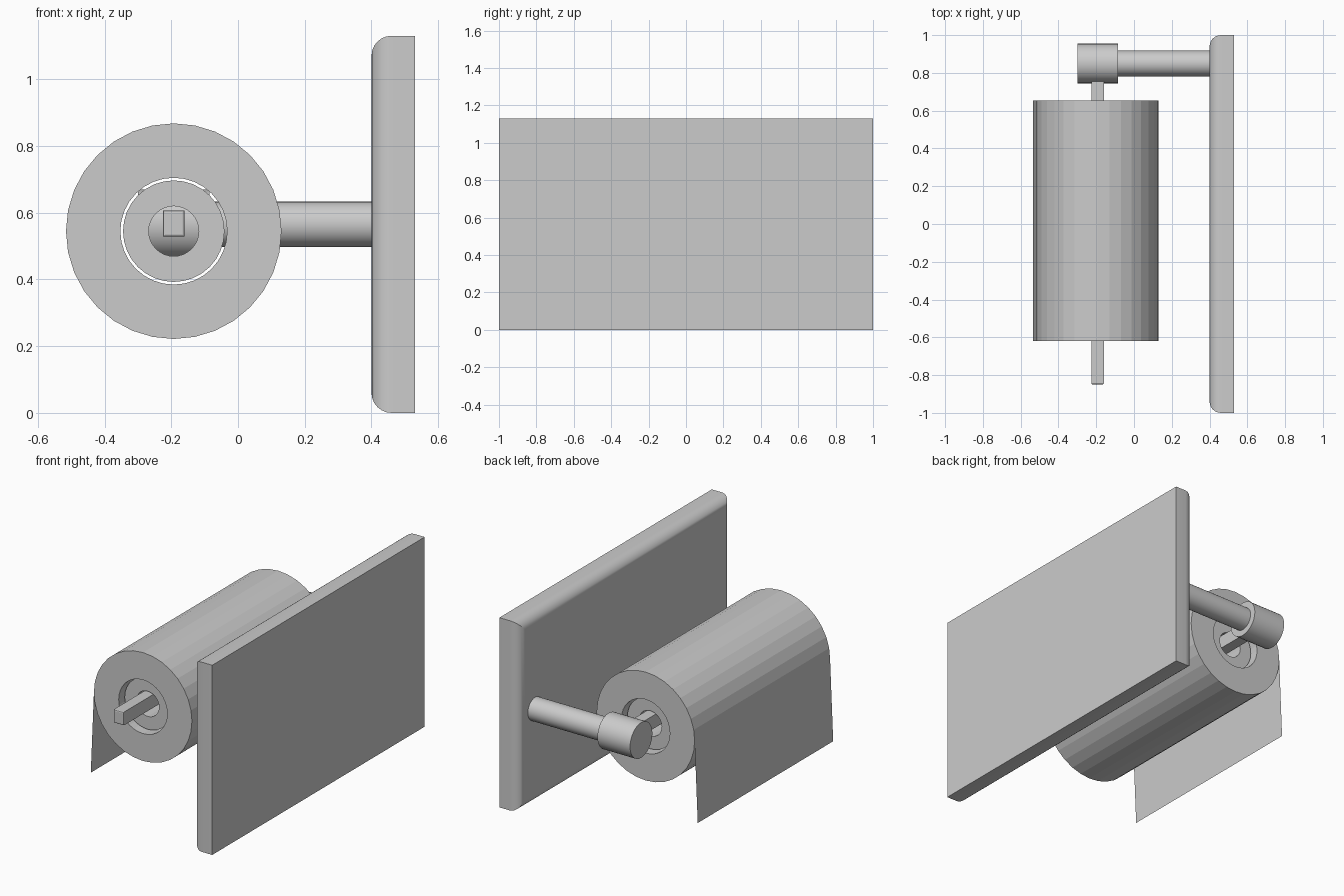
import bpy, bmesh, math
from mathutils import Vector

if "Cube" in bpy.data.objects:
    bpy.data.objects.remove(bpy.data.objects["Cube"])

SIDES = 32
ROLL_X, ROLL_Z, ROLL_R = -0.1925, 0.5445, 0.323
ROLL_Y0, ROLL_Y1 = -0.62, 0.655
ARM_Y, ARM_Z = 0.85, 0.565


def finish(name, bm, smooth=False):
    bmesh.ops.recalc_face_normals(bm, faces=bm.faces[:])
    mesh = bpy.data.meshes.new(name)
    bm.to_mesh(mesh)
    bm.free()
    obj = bpy.data.objects.new(name, mesh)
    bpy.context.collection.objects.link(obj)
    if smooth:
        bpy.ops.object.select_all(action='DESELECT')
        obj.select_set(True)
        bpy.context.view_layer.objects.active = obj
        bpy.ops.object.shade_smooth_by_angle(angle=math.radians(30))
    return obj


def box(name, lo, hi, bevel_test, width, segments, smooth=False):
    """Box between two corners; edges passing bevel_test are rounded."""
    lo, hi = Vector(lo), Vector(hi)
    bm = bmesh.new()
    bmesh.ops.create_cube(bm, size=1)
    for v in bm.verts:
        v.co = Vector([(a + b) / 2 + c * (b - a) for a, b, c in zip(lo, hi, v.co)])
    edges = [e for e in bm.edges if all(bevel_test(v.co) for v in e.verts)]
    bmesh.ops.bevel(bm, geom=edges, offset=width, segments=segments,
                    profile=0.5, affect='EDGES')
    return finish(name, bm, smooth)


def rod_x(name, x0, x1, radius):
    """Solid cylinder along x, on the arm axis."""
    bm = bmesh.new()
    bmesh.ops.create_cone(bm, cap_ends=True, segments=SIDES, radius1=radius,
                          radius2=radius, depth=x1 - x0)
    for v in bm.verts:
        x, y, z = v.co
        v.co = ((x0 + x1) / 2 + z, ARM_Y + x, ARM_Z + y)
    return finish(name, bm, True)


def tube_y(name, outer, inner, y0, y1):
    """Hollow cylinder along y, on the roll axis."""
    bm = bmesh.new()
    rings = []
    for r, y in ((outer, y0), (outer, y1), (inner, y1), (inner, y0)):
        rings.append([bm.verts.new((ROLL_X + r * math.cos(2 * math.pi * i / SIDES), y,
                                    ROLL_Z + r * math.sin(2 * math.pi * i / SIDES)))
                      for i in range(SIDES)])
    for k in range(4):
        a, b = rings[k], rings[(k + 1) % 4]
        for i in range(SIDES):
            j = (i + 1) % SIDES
            bm.faces.new((a[i], a[j], b[j], b[i]))
    return finish(name, bm, False)


# Wall plate with its front edges rounded
box("wall_plate", (0.40, -1, 0), (0.53, 1, 1.13), lambda c: c.x < 0.41, 0.06, 6, True)

# Arm from the wall and its thicker end cap
rod_x("arm", -0.12, 0.42, 0.068)
rod_x("arm_cap", -0.30, -0.085, 0.105)

# Square spindle through the roll, free end softened
box("spindle", (-0.225, -0.85, 0.528), (-0.16, 0.79, 0.607),
    lambda c: c.y < -0.8, 0.007, 2)

# Paper roll and the recessed cardboard core
tube_y("paper_roll", ROLL_R, 0.160, ROLL_Y0, ROLL_Y1)
tube_y("cardboard_core", 0.152, 0.075, ROLL_Y0 + 0.045, ROLL_Y1 - 0.045)

# Loose sheet hanging from the roll
bm = bmesh.new()
left = ROLL_X - ROLL_R
bm.faces.new([bm.verts.new(p) for p in (
    (left, ROLL_Y0, ROLL_Z), (left, ROLL_Y1, ROLL_Z),
    (-0.536, ROLL_Y1, 0.06), (-0.536, ROLL_Y0, 0.06))])
finish("hanging_sheet", bm)
